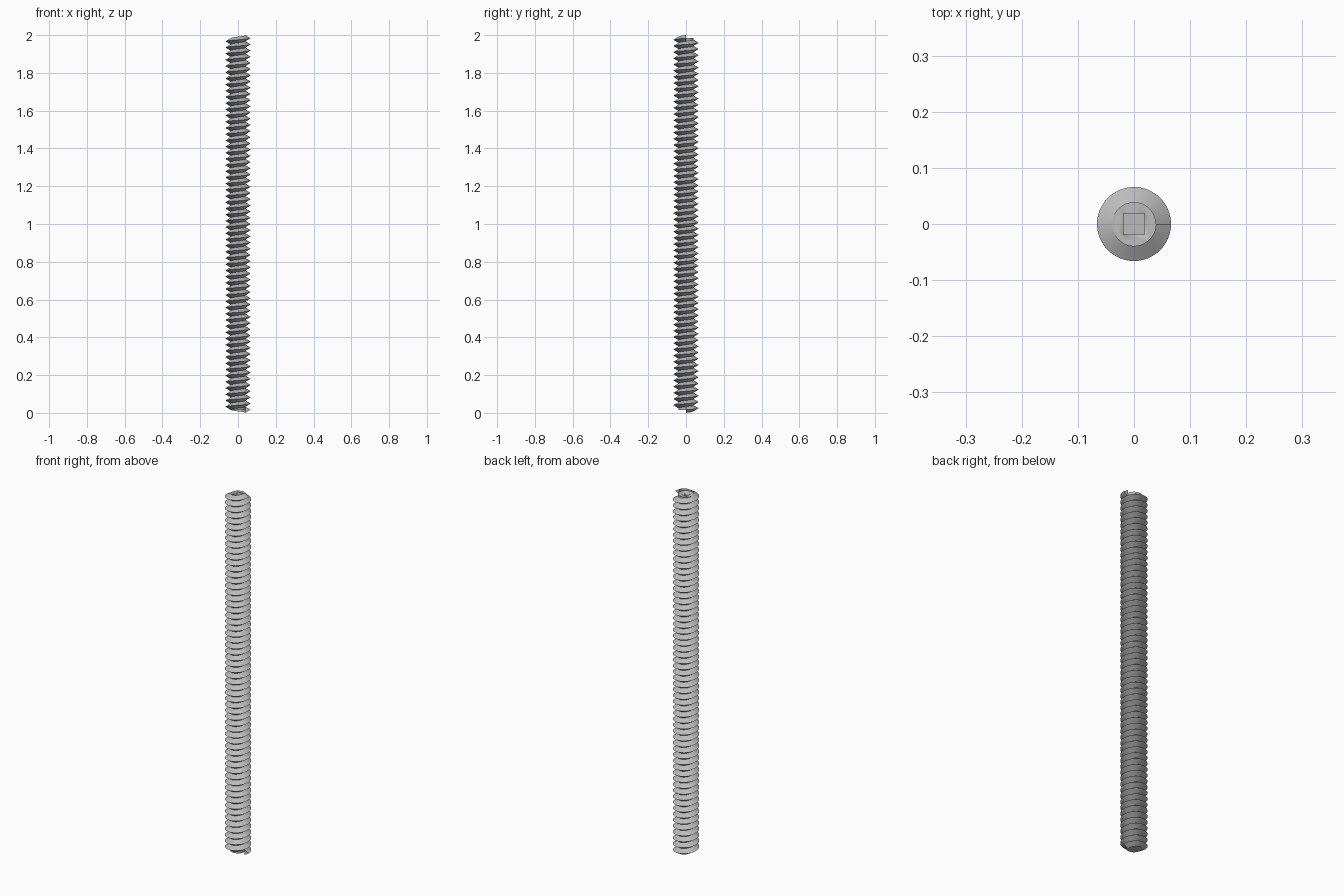
import bpy, bmesh, math

cube = bpy.data.objects.get("Cube")
if cube:
    bpy.data.objects.remove(cube, do_unlink=True)

HEIGHT = 2.0
TURNS = 60
PITCH = HEIGHT / (TURNS + 1)
SEGMENTS = 48
ROOT, CREST = 0.039, 0.066
SOCKET = 0.019

steel = bpy.data.materials.new("steel grey")
steel.use_nodes = True
colour = (0.5, 0.5, 0.5, 1)
steel.diffuse_color = colour
steel.node_tree.nodes["Principled BSDF"].inputs["Base Color"].default_value = colour


def finish(bm, name):
    bmesh.ops.recalc_face_normals(bm, faces=bm.faces)
    mesh = bpy.data.meshes.new(name)
    bm.to_mesh(mesh)
    bm.free()
    mesh.materials.append(steel)
    obj = bpy.data.objects.new(name, mesh)
    bpy.context.collection.objects.link(obj)
    bpy.ops.object.select_all(action="DESELECT")
    obj.select_set(True)
    bpy.context.view_layer.objects.active = obj
    bpy.ops.object.shade_smooth_by_angle(angle=math.radians(35))
    return obj


# Right-handed V thread: a triangle swept up a helix, with blunt ends at +x
bm = bmesh.new()
profile = [(ROOT, 0), (CREST, PITCH / 2), (ROOT, PITCH)]
rings = []
for i in range(TURNS * SEGMENTS + 1):
    a = math.tau * i / SEGMENTS
    rise = PITCH * i / SEGMENTS
    rings.append([bm.verts.new((r * math.cos(a), r * math.sin(a), z + rise))
                  for r, z in profile])
for low, high in zip(rings, rings[1:]):
    for j in range(3):
        k = (j + 1) % 3
        bm.faces.new((low[j], high[j], high[k], low[k]))
bm.faces.new(rings[0])
bm.faces.new(rings[-1])
finish(bm, "thread")

# Solid core, with a shallow square socket in the top
bm = bmesh.new()
bmesh.ops.create_cone(bm, cap_ends=True, segments=SEGMENTS, radius1=ROOT,
                      radius2=ROOT, depth=HEIGHT - PITCH)
bmesh.ops.translate(bm, verts=bm.verts, vec=(0, 0, HEIGHT / 2))
core = finish(bm, "core")

bm = bmesh.new()
bmesh.ops.create_cube(bm, size=2 * SOCKET)
bmesh.ops.translate(bm, verts=bm.verts, vec=(0, 0, HEIGHT - PITCH / 2))
cutter = finish(bm, "socket_cutter")
cutter.hide_render = True
cutter.hide_set(True)
cut = core.modifiers.new("socket", "BOOLEAN")
cut.operation = "DIFFERENCE"
cut.object = cutter
cut.solver = "EXACT"
